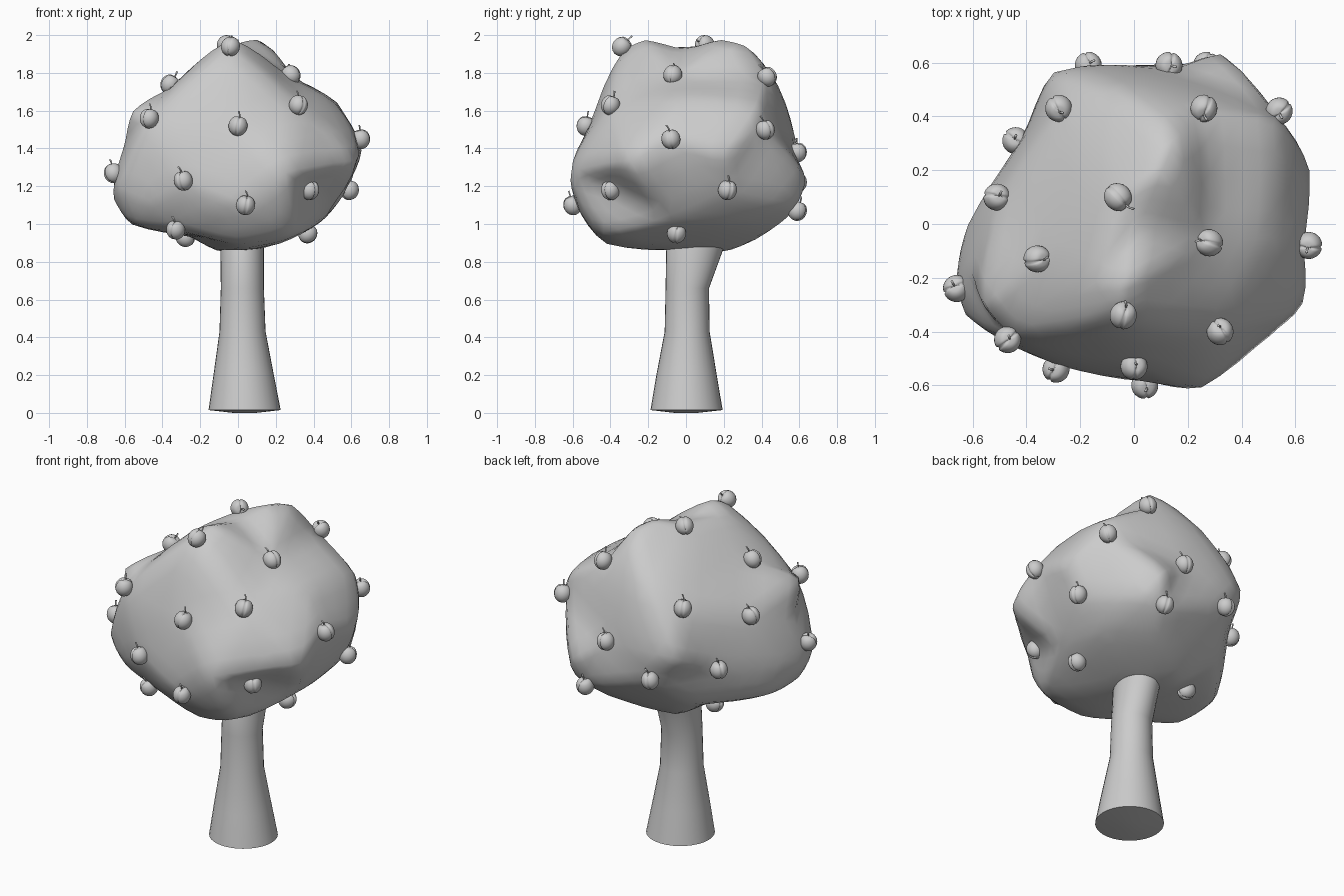
import bpy
import bmesh
import math
import random
from mathutils import Vector, Matrix

random.seed(4)
if "Cube" in bpy.data.objects:
    bpy.data.objects.remove(bpy.data.objects["Cube"], do_unlink=True)

# One plain material for the whole tree
grey = bpy.data.materials.new("plain_grey")
grey.use_nodes = True
tone = (0.6, 0.6, 0.6, 1)
grey.diffuse_color = tone
grey.node_tree.nodes["Principled BSDF"].inputs["Base Color"].default_value = tone


def add_object(name, mesh):
    obj = bpy.data.objects.new(name, mesh)
    bpy.context.collection.objects.link(obj)
    return obj


def finish_mesh(name, bm):
    bmesh.ops.recalc_face_normals(bm, faces=bm.faces)
    for face in bm.faces:
        face.smooth = True
    mesh = bpy.data.meshes.new(name)
    bm.to_mesh(mesh)
    bm.free()
    mesh.materials.append(grey)
    return mesh


def loft(bm, rings, sides):
    """Skin elliptical rings given as (centre, radius_x, radius_y), capping both ends."""
    loops = []
    for centre, rx, ry in rings:
        angles = [math.tau * i / sides for i in range(sides)]
        loops.append([bm.verts.new(Vector(centre) + Vector((rx * math.cos(a), ry * math.sin(a), 0)))
                      for a in angles])
    for low, high in zip(loops, loops[1:]):
        for i in range(sides):
            j = (i + 1) % sides
            bm.faces.new((low[i], low[j], high[j], high[i]))
    bm.faces.new(loops[0])
    bm.faces.new(loops[-1])


# Fruit positions, in hundredths of a unit
fruit_spots = [
    (-4, -34, 194), (-36, -13, 174), (-47, -43, 156), (0, -53, 152), (32, -40, 163),
    (28, -7, 179), (26, 43, 178), (65, -8, 145), (-29, -54, 123), (4, -60, 110),
    (38, -40, 118), (59, 22, 118), (37, -5, 95), (-33, -39, 97), (-28, 12, 93),
    (-66, -24, 127), (54, 42, 150), (13, 59, 138), (-17, 59, 122), (27, 59, 107),
    (-28, 43, 163), (-44, 31, 125), (-51, 10, 152), (-6, 10, 195)]

# Corners and hollows that shape the foliage, in hundredths of a unit
foliage_spots = [
    (-2, -22, 198), (10, 20, 198), (2, 0, 193), (15, 32, 195), (-8, 50, 172),
    (-56, -31, 160), (-66, -18, 113), (-56, -28, 100), (-62, 0, 120), (-47, -43, 112),
    (25, -62, 127), (52, -41, 132), (64, -30, 133), (66, 20, 137), (32, 64, 124),
    (-31, 57, 138), (-10, 0, 86), (13, 0, 87), (2, 14, 85), (4, -43, 89),
    (-12, 27, 87), (-20, -20, 93), (51, -5, 165), (-14, -22, 192), (47, -8, 104),
    (-30, 36, 102), (-56, 3, 101), (42, 24, 101), (-14, -53, 107), (-61, -18, 140),
    (29, -45, 95), (40, 54, 111), (52, 38, 162), (20, 46, 97), (-63, -34, 119)]

middle = Vector((0, 0, 1.38))
fruits = [Vector(p) / 100 for p in fruit_spots]
spots = [p - (p - middle).normalized() * 0.012 for p in fruits]
spots += [Vector(p) / 100 for p in foliage_spots]

# Foliage: join neighbouring spots around the middle, then soften the facets
bm = bmesh.new()
place = {bm.verts.new((p - middle).normalized()): p for p in spots}
bmesh.ops.convex_hull(bm, input=bm.verts)
for vert, spot in place.items():
    vert.co = spot
bmesh.ops.recalc_face_normals(bm, faces=bm.faces)
bm.normal_update()
bmesh.ops.subdivide_edges(bm, edges=bm.edges, cuts=3, smooth=0.25, use_grid_fill=True)
bmesh.ops.smooth_vert(bm, verts=bm.verts, factor=0.4,
                      use_axis_x=True, use_axis_y=True, use_axis_z=True)
add_object("foliage", finish_mesh("foliage", bm))

# Trunk: flared foot, leaning back where it enters the foliage
bm = bmesh.new()
loft(bm, [((0.035, 0, 0), 0.06, 0.06),
          ((0.035, 0.003, 0.015), 0.191, 0.191),
          ((0.03, 0.003, 0.2), 0.16, 0.16),
          ((0.024, 0.006, 0.43), 0.122, 0.119),
          ((0.023, 0.007, 0.66), 0.114, 0.115),
          ((0.022, 0.045, 0.86), 0.115, 0.15),
          ((0.02, 0.1, 1.0), 0.11, 0.14)], 32)
trunk = add_object("trunk", finish_mesh("trunk", bm))
trunk.select_set(True)
bpy.context.view_layer.objects.active = trunk
bpy.ops.object.shade_smooth_by_angle(angle=math.radians(40))

# Fruit: slightly tall, with a narrow seam down the front and back and a small dimple
size = 0.05
bm = bmesh.new()
bmesh.ops.create_uvsphere(bm, u_segments=40, v_segments=14, radius=size)
for vert in bm.verts:
    x, y, z = vert.co / size
    seam = math.exp(-(x / 0.09) ** 2) * min(1, abs(y) * 3)
    dimple = max(0, z - 0.85) * 0.9
    vert.co *= 1 - 0.14 * seam - dimple
    vert.co.z *= 1.08
# Stem: thin and slightly bent
loft(bm, [((0, 0, 0.035), 0.004, 0.004),
          ((0.002, 0, 0.057), 0.004, 0.004),
          ((0.012, 0, 0.077), 0.005, 0.005)], 6)
fruit_mesh = finish_mesh("fruit", bm)

# Hang each fruit with its seam facing outwards and its stem tipped a little
for number, spot in enumerate(fruits, 1):
    outward = spot - middle
    outward.z *= 0.6
    turn = outward.to_track_quat('Y', 'Z').to_matrix().to_4x4()
    roll = Matrix.Rotation(random.uniform(-0.3, 0.3), 4, 'Y')
    fruit = add_object(f"fruit_{number}", fruit_mesh)
    fruit.matrix_world = Matrix.Translation(spot) @ turn @ roll
